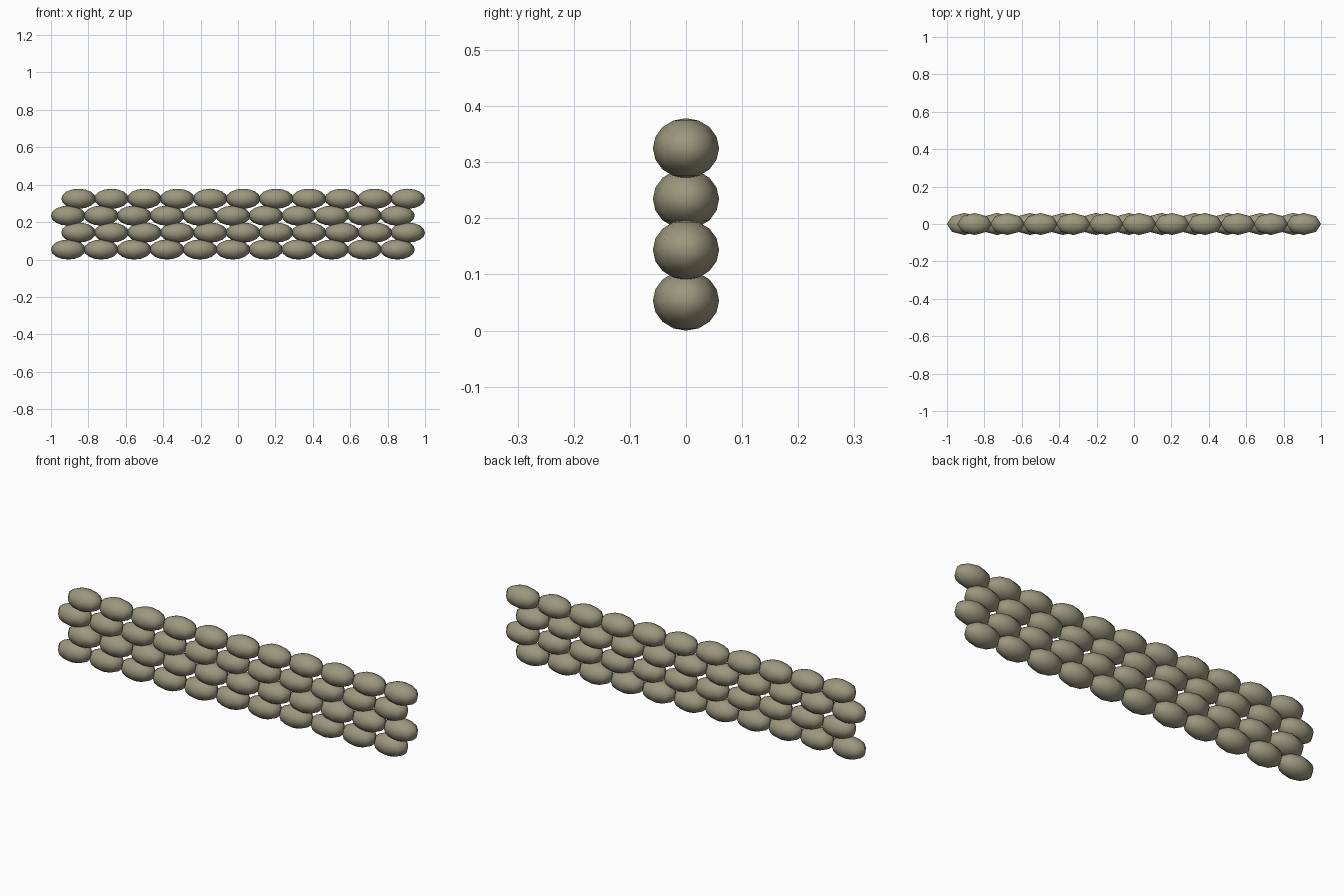
import bpy
import bmesh
from mathutils import Matrix

cube = bpy.data.objects.get("Cube")
if cube:
    bpy.data.objects.remove(cube, do_unlink=True)

# Bag size (half extents), spacing and layout
HALF_X, HALF_Y, HALF_Z = 0.0925, 0.059, 0.0535
PITCH_X, PITCH_Z = 0.176, 0.0905
ROWS, BAGS = 4, 11
SHIFT = 0.0275  # alternate rows slide left and right

# Khaki cloth
cloth = bpy.data.materials.new("khaki_cloth")
cloth.use_nodes = True
colour = (0.33, 0.31, 0.21, 1.0)
cloth.diffuse_color = colour
cloth.node_tree.nodes["Principled BSDF"].inputs["Base Color"].default_value = colour

# One low-poly smooth bag, shared by the whole wall
bag = bpy.data.meshes.new("sandbag")
bm = bmesh.new()
bmesh.ops.create_uvsphere(bm, u_segments=8, v_segments=8, radius=1.0,
                          matrix=Matrix.Diagonal((HALF_X, HALF_Y, HALF_Z, 1.0)))
for face in bm.faces:
    face.smooth = True
bm.to_mesh(bag)
bm.free()
bag.materials.append(cloth)

# Stack the bags in staggered rows
for row in range(ROWS):
    offset = SHIFT if row % 2 else -SHIFT
    for col in range(BAGS):
        obj = bpy.data.objects.new(f"sandbag_row{row + 1}_{col + 1}", bag)
        obj.location = ((col - (BAGS - 1) / 2) * PITCH_X + offset, 0, HALF_Z + row * PITCH_Z)
        bpy.context.collection.objects.link(obj)
